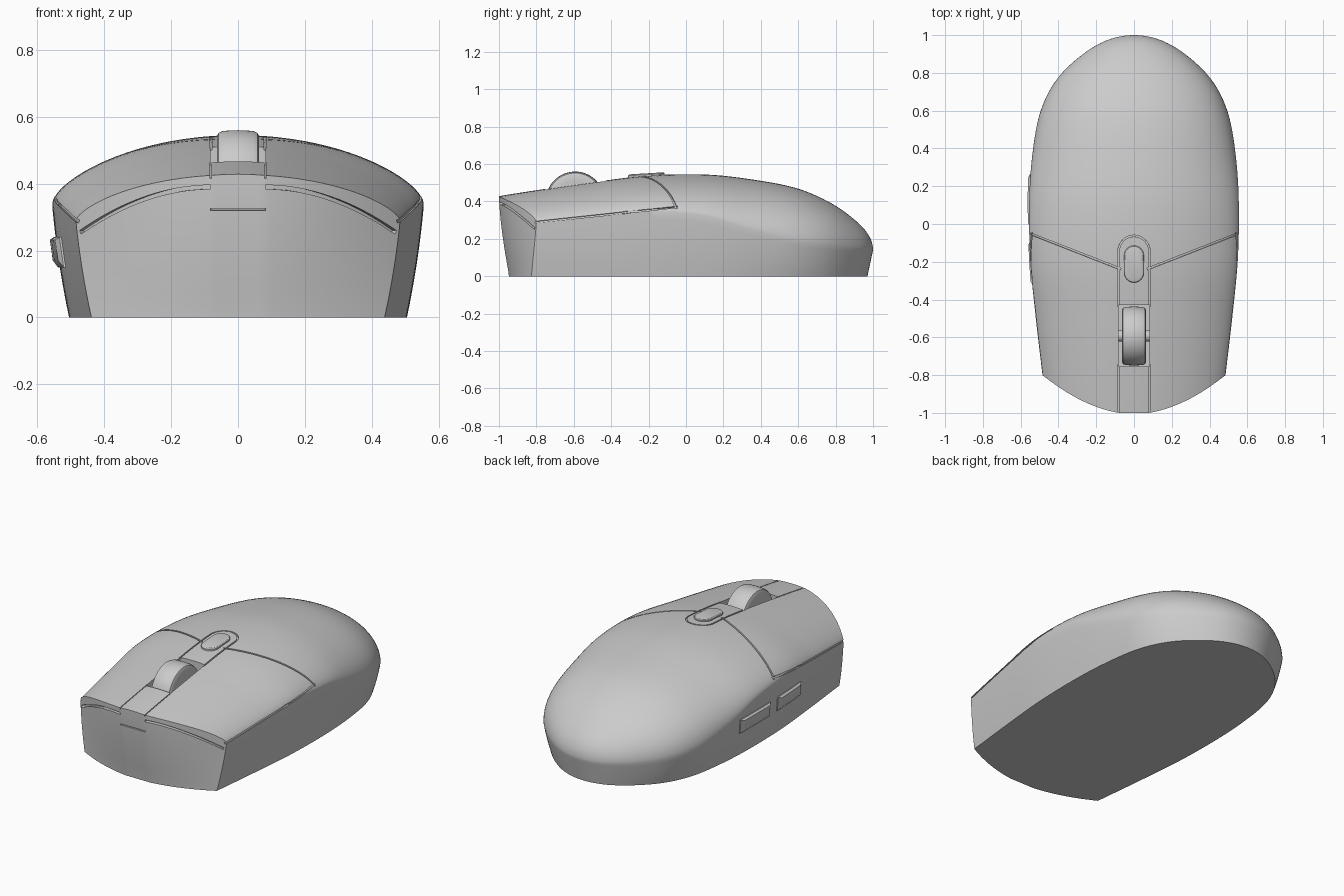
import bpy, bmesh
from math import sin, cos, pi
from mathutils import Vector
from mathutils.bvhtree import BVHTree

if "Cube" in bpy.data.objects:
    bpy.data.objects.remove(bpy.data.objects["Cube"])


def loft(name, rings, cap_end=True):
    """Skin a list of closed rings with equal point counts."""
    bm = bmesh.new()
    vs = [[bm.verts.new(p) for p in r] for r in rings]
    n = len(vs[0])
    for a, b in zip(vs, vs[1:]):
        for i in range(n):
            j = (i + 1) % n
            bm.faces.new((a[i], a[j], b[j], b[i]))
    bm.faces.new(vs[0])
    if cap_end:
        bm.faces.new(vs[-1])
    bmesh.ops.remove_doubles(bm, verts=bm.verts, dist=1e-5)
    bmesh.ops.recalc_face_normals(bm, faces=bm.faces)
    me = bpy.data.meshes.new(name)
    bm.to_mesh(me)
    bm.free()
    ob = bpy.data.objects.new(name, me)
    bpy.context.collection.objects.link(ob)
    return ob


def boolean(ob, cutter, op='DIFFERENCE'):
    m = ob.modifiers.new("cut", 'BOOLEAN')
    m.object, m.operation, m.solver = cutter, op, 'EXACT'
    bpy.context.view_layer.objects.active = ob
    bpy.ops.object.modifier_apply(modifier=m.name)
    bpy.data.objects.remove(cutter)


def surface(ob):
    bm = bmesh.new()
    bm.from_mesh(ob.data)
    tree = BVHTree.FromBMesh(bm)
    bm.free()
    return tree


def groove(path, hw=0.005, hd=0.009):
    """Ribbon cutter following (point, normal) hits on the surface."""
    path = [h for h in path if h[0] is not None]
    rings = []
    for i, (p, nrm, *_) in enumerate(path):
        t = path[min(i + 1, len(path) - 1)][0] - path[max(i - 1, 0)][0]
        s = t.cross(nrm).normalized() * hw
        d = nrm * hd
        rings.append([p + s + d, p - s + d, p - s - d, p + s - d])
    return loft("groove_cutter", rings)


def span(a, b, n):
    return [a + (b - a) * i / n for i in range(n + 1)]


# Body shell: y, half width, shoulder height, top height, arch exponent
KEYS = [(-1.3, .42, .24, .375, 1.45), (-1.05, .455, .265, .42, 1.45),
        (-.8, .485, .29, .46, 1.42), (-.5, .52, .32, .503, 1.4),
        (-.2, .549, .35, .538, 1.37), (.1, .555, .325, .544, 1.28),
        (.35, .54, .25, .518, 1.12), (.58, .50, .19, .474, 1.02),
        (.75, .42, .165, .405, 1), (.88, .295, .15, .32, 1),
        (.97, .15, .142, .23, 1), (1, 0, .14, .14, 1), (.97, -.15, .142, .05, 1)]


def spline(keys, steps=10):
    out = []
    for k in range(1, len(keys) - 2):
        for i in range(steps):
            t = i / steps
            out.append([.5 * (2*b + (c-a)*t + (2*a-5*b+4*c-d)*t*t + (3*b-a-3*c+d)*t**3)
                        for a, b, c, d in zip(*keys[k-1:k+3])])
    return out + [list(keys[-2])]


def section(y, w, s, t, e):
    wall = []
    for v in span(0, 1, 8):
        x = w * (.91 + .09 * v * (1.4 - .4 * v))
        wall.append((x, y - .03 * (1 - v) * max(0, y) ** 2, s * v))
    arch = [(w * cos(a), y, s + (t - s) * max(0, sin(a)) ** e) for a in span(0, pi, 44)[1:-1]]
    return wall + arch + [(-x, yy, z) for x, yy, z in reversed(wall)]


body = loft("body_shell", [section(*k) for k in spline(KEYS)], cap_end=False)
raw = surface(body)


def top(x, y):
    return raw.ray_cast(Vector((x, y, 2)), Vector((0, 0, -1)))


def side(sx, y, z):
    return raw.ray_cast(Vector((sx * 2, y, z)), Vector((-sx, 0, 0)))


# Trim the nose with a bowed, undercut front wall
def nose_ring(z):
    k = 1 - .275 * max(0, min(1, 1 - z / .43)) ** 1.5
    pts = []
    for x in span(-.76, .76, 76):
        d = max(0, abs(x) - .08)
        y = -1 + .17 * d + .8 * d * d
        pts.append((x, -.8 + (y + .8) * k if y < -.8 else y, z))
    return pts + [(.76, 1.2, z), (-.76, 1.2, z)]


boolean(body, loft("nose_trim", [nose_ring(z) for z in span(-.1, .43, 12) + [.7]]), 'INTERSECT')
cut = surface(body)


def front(x, z):
    return cut.ray_cast(Vector((x, -2, z)), Vector((0, 1, 0)))


# Panel seams, cut on both sides
for sx in (-1, 1):
    rear = [(.07 + .47 * sin(a)) for a in span(0, pi / 2, 14)]
    hits = [top(sx * x, -.235 + (x - .08) * .39) for x in rear]
    boolean(body, groove(hits + [side(sx, -.05, .362)]))
    boolean(body, groove([side(sx, y, .376 + .107 * y) for y in span(-.86, -.045, 16)]))
    boolean(body, groove([top(sx * .082, y) for y in span(-1.03, -.74, 8)], .0025))
    # Slit under the front lip
    slit = [front(sx * x, .39 - .88 * (x - .08) ** 2) for x in span(.082, .472, 16)]
    boolean(body, groove(slit, .006, .02))

# Centre strip outline with the arch behind the small button
arch = [(.082, y) for y in span(-.44, -.16, 8)]
arch += [(.082 * cos(a), -.145 + .082 * sin(a)) for a in span(0, pi, 20)]
arch += [(-.082, y) for y in span(-.16, -.44, 8)]
boolean(body, groove([top(*p) for p in arch], .004))

# Short slot on the nose
boolean(body, groove([front(x, .323) for x in span(-.083, .083, 6)], .003, .012))

# Wheel well
well = [[(x, y, z) for x, y in ((-.083, -.755), (.083, -.755), (.083, -.43), (-.083, -.43))]
        for z in (.25, .7)]
boolean(body, loft("well_cutter", well))

# Scroll wheel
profile = [(-.063, .105), (-.063, .138), (-.058, .148), (-.045, .154), (0, .156),
           (.045, .154), (.058, .148), (.063, .138), (.063, .105)]
wheel = loft("scroll_wheel", [[(x, -.593 + r * cos(a), .404 + r * sin(a))
                               for a in span(0, 2 * pi, 72)[:-1]] for x, r in profile])
axle = loft("wheel_axle", [[(x, -.593 + .03 * cos(a), .404 + .03 * sin(a))
                            for a in span(0, 2 * pi, 24)[:-1]] for x in (-.09, .09)])


# Small pill-shaped button behind the wheel
def pill(r, dz):
    pts = []
    for i, a in enumerate(span(0, 2 * pi, 32)[:-1]):
        y = -.212 + (.046 if i <= 16 else -.046) + r * sin(a)
        pts.append((r * cos(a), y, .538 + .06 * (y + .2) + dz))
    return pts


mode_button = loft("mode_button", [pill(.052, -.04), pill(.052, .006), pill(.048, .011), pill(.042, .013)])


# Two thumb buttons on the left flank
def thumb_ring(y0, y1, z0, z1, inset, out):
    pts = []
    corners = [(y, z0 + inset) for y in span(y0 + inset, y1 - inset, 6)]
    corners += [(y + .01, z1 - inset * .4) for y in span(y1 - inset, y0 + inset, 6)]
    for y, z in corners:
        p = side(-1, y, z)[0]
        pts.append((p.x - out, y, z))
    return pts


thumbs = []
for nm, y0, y1 in (("thumb_button_rear", -.025, .255), ("thumb_button_front", -.335, -.1)):
    thumbs.append(loft(nm, [thumb_ring(y0, y1, .15, .24, i, o)
                            for i, o in ((0, -.02), (0, .006), (.02, .018))]))

# Smooth shading with crisp seams
bpy.ops.object.select_all(action='DESELECT')
for ob in [body, wheel, axle, mode_button] + thumbs:
    ob.select_set(True)
bpy.context.view_layer.objects.active = body
bpy.ops.object.shade_smooth_by_angle()
